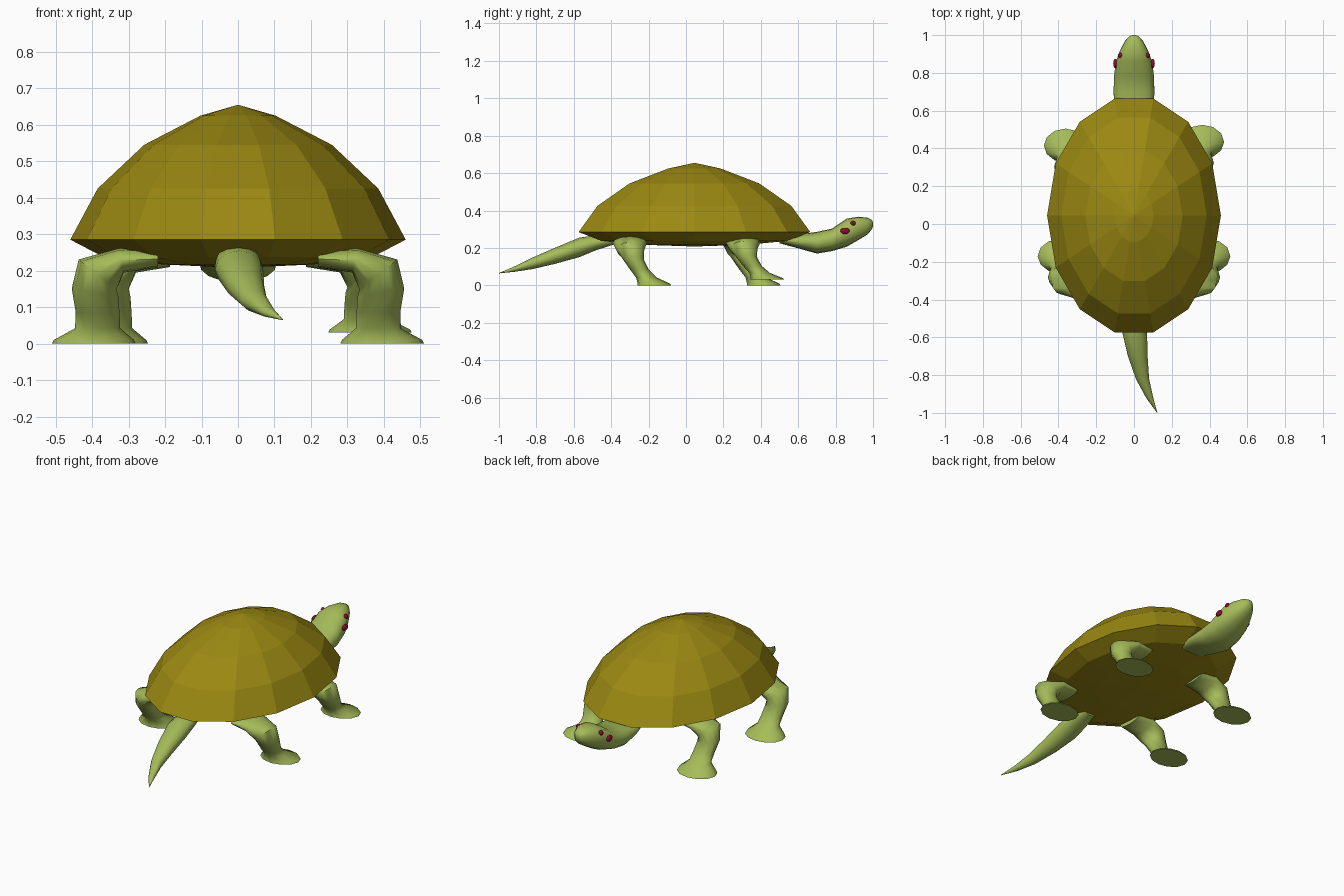
import bpy, bmesh, math
from mathutils import Vector, Matrix

if "Cube" in bpy.data.objects:
    bpy.data.objects.remove(bpy.data.objects["Cube"])


def material(name, rgb):
    m = bpy.data.materials.new(name)
    m.diffuse_color = (*rgb, 1)
    m.use_nodes = True
    m.node_tree.nodes["Principled BSDF"].inputs["Base Color"].default_value = m.diffuse_color
    return m


SHELL = material("olive shell", (0.33, 0.25, 0.006))
SKIN = material("green skin", (0.38, 0.50, 0.10))
EYE = material("dark red", (0.27, 0.004, 0.03))


def loft(name, rings, mat, smooth=True):
    """Skin a list of vertex rings, capping both ends."""
    bm = bmesh.new()
    loops = [[bm.verts.new(p) for p in r] for r in rings]
    n = len(loops[0])
    for a, b in zip(loops, loops[1:]):
        for i in range(n):
            j = (i + 1) % n
            bm.faces.new((a[i], a[j], b[j], b[i]))
    bm.faces.new(loops[0][::-1])
    bm.faces.new(loops[-1])
    bmesh.ops.remove_doubles(bm, verts=bm.verts, dist=0.0005)
    bmesh.ops.recalc_face_normals(bm, faces=bm.faces)
    me = bpy.data.meshes.new(name)
    bm.to_mesh(me)
    bm.free()
    if smooth:
        me.shade_smooth()
        me.set_sharp_from_angle(angle=math.radians(60))
    me.materials.append(mat)
    ob = bpy.data.objects.new(name, me)
    bpy.context.collection.objects.link(ob)
    return ob


def ring(c, u, v, ru, rv, n=12, power=1.0):
    """Ellipse around c; power below 1 makes it boxier."""
    def s(t):
        return math.copysign(abs(t) ** power, t)
    c, u, v = Vector(c), Vector(u), Vector(v)
    return [c + u * ru * s(math.cos(2 * math.pi * i / n))
            + v * rv * s(math.sin(2 * math.pi * i / n)) for i in range(n)]


X, Y, Z = (1, 0, 0), (0, 1, 0), (0, 0, 1)

# faceted shell: (height, fraction of rim radius)
profile = [(0.208, 0.02), (0.217, 0.45), (0.237, 0.80), (0.285, 1.0),
           (0.425, 0.837), (0.545, 0.56), (0.625, 0.225), (0.655, 0.0)]
loft("shell", [ring((0, 0.045, z), X, Y, 0.46 * f, 0.635 * f, 14)
               for z, f in profile], SHELL, smooth=False)

# head and neck: (y, z, half width, half height)
head = [(0.50, 0.245, 0.08, 0.02), (0.60, 0.235, 0.104, 0.037),
        (0.70, 0.228, 0.108, 0.058), (0.78, 0.243, 0.106, 0.060),
        (0.86, 0.282, 0.096, 0.075), (0.92, 0.304, 0.074, 0.063),
        (0.97, 0.317, 0.047, 0.045), (0.995, 0.325, 0.024, 0.024),
        (1.0, 0.326, 0.008, 0.008)]
loft("head", [ring((0, y, z), X, Z, w, h, 16, 0.85) for y, z, w, h in head], SKIN)

# tail curling to one side: (x, y, z, half width, half height)
tail = [(0, -0.38, 0.24, 0.04, 0.02), (0, -0.48, 0.228, 0.062, 0.04),
        (0.003, -0.57, 0.203, 0.066, 0.052), (0.02, -0.70, 0.158, 0.052, 0.043),
        (0.045, -0.82, 0.118, 0.035, 0.031), (0.083, -0.92, 0.086, 0.019, 0.014),
        (0.123, -1.0, 0.065, 0.001, 0.001)]
loft("tail", [ring((x, y, z), X, Z, w, h) for x, y, z, w, h in tail], SKIN)

# legs, foot up to hip: (x, y, z, radius across, radius along, tilt inward)
leg = [(0.395, -0.170, 0.000, 0.115, 0.090, 0),
       (0.395, -0.173, 0.010, 0.110, 0.086, 0),
       (0.385, -0.212, 0.042, 0.062, 0.055, 0),
       (0.385, -0.250, 0.085, 0.060, 0.050, 0),
       (0.392, -0.282, 0.140, 0.065, 0.056, 10),
       (0.385, -0.298, 0.190, 0.066, 0.075, 38),
       (0.320, -0.300, 0.228, 0.034, 0.092, 78),
       (0.220, -0.300, 0.232, 0.022, 0.080, 90)]


def make_leg(name, side, dx=0.0, dy=0.0, lift=0.0):
    rings = []
    for x, y, z, ra, rb, tilt in leg:
        t = math.radians(tilt)
        u = (side * math.cos(t), 0, math.sin(t))
        zz = z + lift * (1 - z / 0.232)
        rings.append(ring((side * (x + dx), y + dy, zz), u, Y, ra, rb))
    loft(name, rings, SKIN)


make_leg("back_leg_right", 1)
make_leg("back_leg_left", -1)
make_leg("front_leg_right", 1, -0.033, 0.605, 0.03)
make_leg("front_leg_left", -1, -0.033, 0.585)

# two pairs of eyes
for label, pos, size in (("lower", (0.099, 0.85, 0.291), (0.011, 0.025, 0.017)),
                         ("upper", (0.073, 0.893, 0.332), (0.013, 0.014, 0.014))):
    for side, s in (("right", 1), ("left", -1)):
        me = bpy.data.meshes.new("eye")
        bm = bmesh.new()
        bmesh.ops.create_uvsphere(bm, u_segments=12, v_segments=8, radius=1,
                                  matrix=Matrix.Diagonal((*size, 1)))
        bm.to_mesh(me)
        bm.free()
        me.shade_smooth()
        me.materials.append(EYE)
        ob = bpy.data.objects.new(f"{label}_eye_{side}", me)
        ob.location = (s * pos[0], pos[1], pos[2])
        bpy.context.collection.objects.link(ob)
